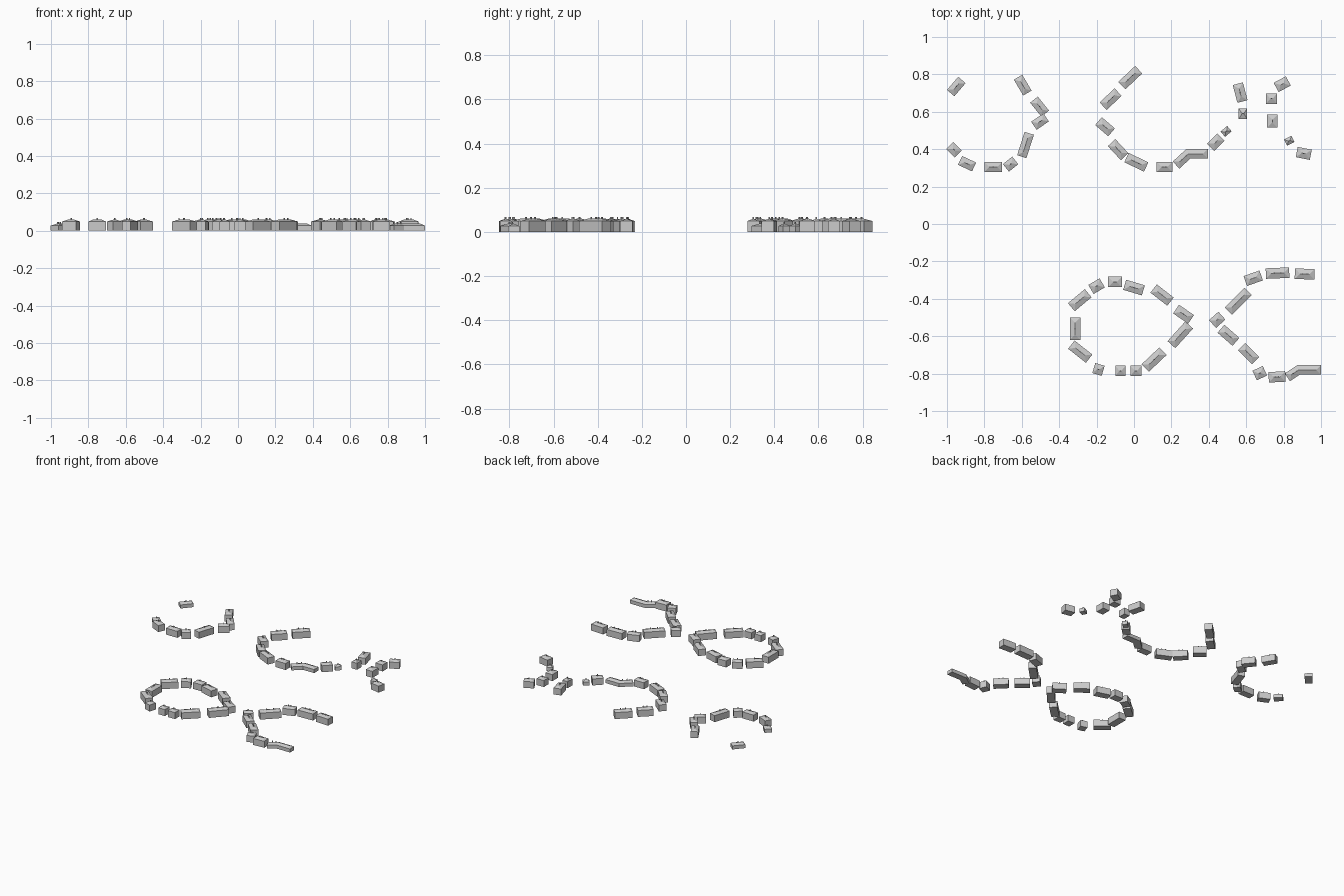
import bpy, bmesh
from mathutils import Vector

cube = bpy.data.objects.get("Cube")
if cube:
    bpy.data.objects.remove(cube)

# One stone grey for everything
stone = bpy.data.materials.new("stone_grey")
stone.use_nodes = True
stone.diffuse_color = (0.6, 0.6, 0.6, 1)
stone.node_tree.nodes["Principled BSDF"].inputs["Base Color"].default_value = (0.6, 0.6, 0.6, 1)


def direction(path, i):
    """Mitred sideways vector at a point of the centreline."""
    before = path[max(i, 1)] - path[max(i, 1) - 1]
    after = path[min(i + 1, len(path) - 1)] - path[min(i, len(path) - 2)]
    side_a = Vector((-before.y, before.x)).normalized()
    side_b = Vector((-after.y, after.x)).normalized()
    if i == 0:
        return side_b
    if i == len(path) - 1:
        return side_a
    middle = (side_a + side_b).normalized()
    return middle / middle.dot(side_a)


def add_chimney(bm, centre, along, base, top):
    """Small square stack standing on the ridge."""
    half = 0.003
    across = Vector((-along.y, along.x))
    corners = [centre + half * (along * a + across * b)
               for a, b in ((-1, -1), (1, -1), (1, 1), (-1, 1))]
    low = [bm.verts.new((c.x, c.y, base)) for c in corners]
    high = [bm.verts.new((c.x, c.y, top)) for c in corners]
    bm.faces.new(high)
    bm.faces.new(low[::-1])
    for k in range(len(low)):
        n = (k + 1) % len(low)
        bm.faces.new((low[k], low[n], high[n], high[k]))


def add_building(name, coords, width, eaves, chimney_count):
    """Walls swept along a centreline, closed by a hipped roof with chimneys."""
    path = [Vector(p) for p in zip(coords[::2], coords[1::2])]
    last = len(path) - 1
    rise = 0.011
    bm = bmesh.new()

    # Four corners and one ridge point for every station
    stations = []
    for i, point in enumerate(path):
        offset = direction(path, i) * width / 2
        ridge = point
        if i in (0, last):
            inward = path[1] - point if i == 0 else path[last - 1] - point
            ridge = point + inward.normalized() * min(width * 0.5, inward.length * 0.4)
        left, right = point + offset, point - offset
        stations.append([bm.verts.new((p.x, p.y, z)) for p, z in (
            (left, 0), (left, eaves), (ridge, eaves + rise), (right, eaves), (right, 0))])

    # Walls, roof slopes and floor
    for a, b in zip(stations, stations[1:]):
        for k in range(len(a)):
            n = (k + 1) % len(a)
            bm.faces.new((a[k], a[n], b[n], b[k]))

    # End walls and hips
    for lw, le, ridge, re, rw in (stations[0], stations[-1]):
        bm.faces.new((lw, le, re, rw))
        bm.faces.new((le, ridge, re))
    bmesh.ops.recalc_face_normals(bm, faces=bm.faces)

    # Chimneys spread along the ridge
    start, end = stations[0][2].co.xy, stations[1][2].co.xy
    along = (end - start).normalized()
    for k in range(chimney_count):
        spot = start.lerp(end, (k + 0.5) / chimney_count)
        add_chimney(bm, spot, along, eaves, eaves + rise + 0.008)

    mesh = bpy.data.meshes.new(name)
    bm.to_mesh(mesh)
    bm.free()
    mesh.materials.append(stone)
    bpy.context.collection.objects.link(bpy.data.objects.new(name, mesh))


def add_terrace(name, width, eaves, chimney_count, buildings):
    for number, coords in enumerate(buildings, start=1):
        add_building(f"{name}_{number}", coords, width, eaves, chimney_count)


TALL, LOW = 0.049, 0.027

# North-west crescent
add_terrace("north_west_house", 0.052, TALL, 1, [
    (-.93, .34, -.855, .305), (-.8, .305, -.705, .305), (-.685, .30, -.635, .34),
    (-.60, .36, -.56, .485), (-.535, .525, -.47, .57),
    (-.535, .665, -.475, .59), (-.62, .785, -.57, .70)])
add_terrace("north_west_cottage", 0.052, LOW, 1, [
    (-.98, .70, -.92, .77), (-.985, .42, -.94, .375)])

# North crescent
add_terrace("north_house", 0.055, TALL, 2, [
    (-.065, .74, .025, .825), (-.165, .63, -.085, .705), (-.19, .55, -.12, .49),
    (-.12, .435, -.05, .36), (-.04, .355, .065, .305), (.12, .305, .205, .305)])
add_terrace("north_long_house", 0.052, LOW, 2, [(.225, .315, .29, .375, .395, .375)])

# North-east cluster
add_terrace("north_east_house", 0.056, TALL, 1, [
    (.41, .41, .465, .465), (.56, .59, .605, .59), (.555, .75, .58, .655),
    (.705, .67, .765, .67), (.74, .585, .74, .515), (.87, .385, .945, .37),
    (.76, .73, .825, .765)])
add_terrace("north_east_cottage", 0.037, LOW, 1, [
    (.475, .48, .51, .51), (.81, .435, .85, .455)])

# South ring
add_terrace("ring_house", 0.056, TALL, 1, [
    (-.335, -.445, -.245, -.37), (-.23, -.35, -.17, -.315), (-.14, -.31, -.065, -.31),
    (-.05, -.325, .05, -.355), (.105, -.345, .195, -.415), (.225, -.455, .305, -.51),
    (.20, -.645, .295, -.54), (.06, -.77, .155, -.68), (-.02, -.785, .04, -.785),
    (-.10, -.785, -.045, -.785), (-.215, -.77, -.165, -.785),
    (-.335, -.645, -.24, -.72), (-.315, -.50, -.315, -.62)])

# South-east crescents
add_terrace("south_east_house", 0.056, TALL, 2, [
    (.595, -.305, .68, -.275), (.705, -.265, .83, -.26), (.86, -.265, .965, -.27),
    (.505, -.465, .61, -.36), (.42, -.535, .47, -.49), (.465, -.56, .545, -.63),
    (.575, -.655, .65, -.73), (.645, -.81, .70, -.785), (.72, -.82, .81, -.815)])
add_terrace("south_east_long_house", 0.05, LOW, 2, [(.82, -.82, .88, -.78, 1, -.78)])
